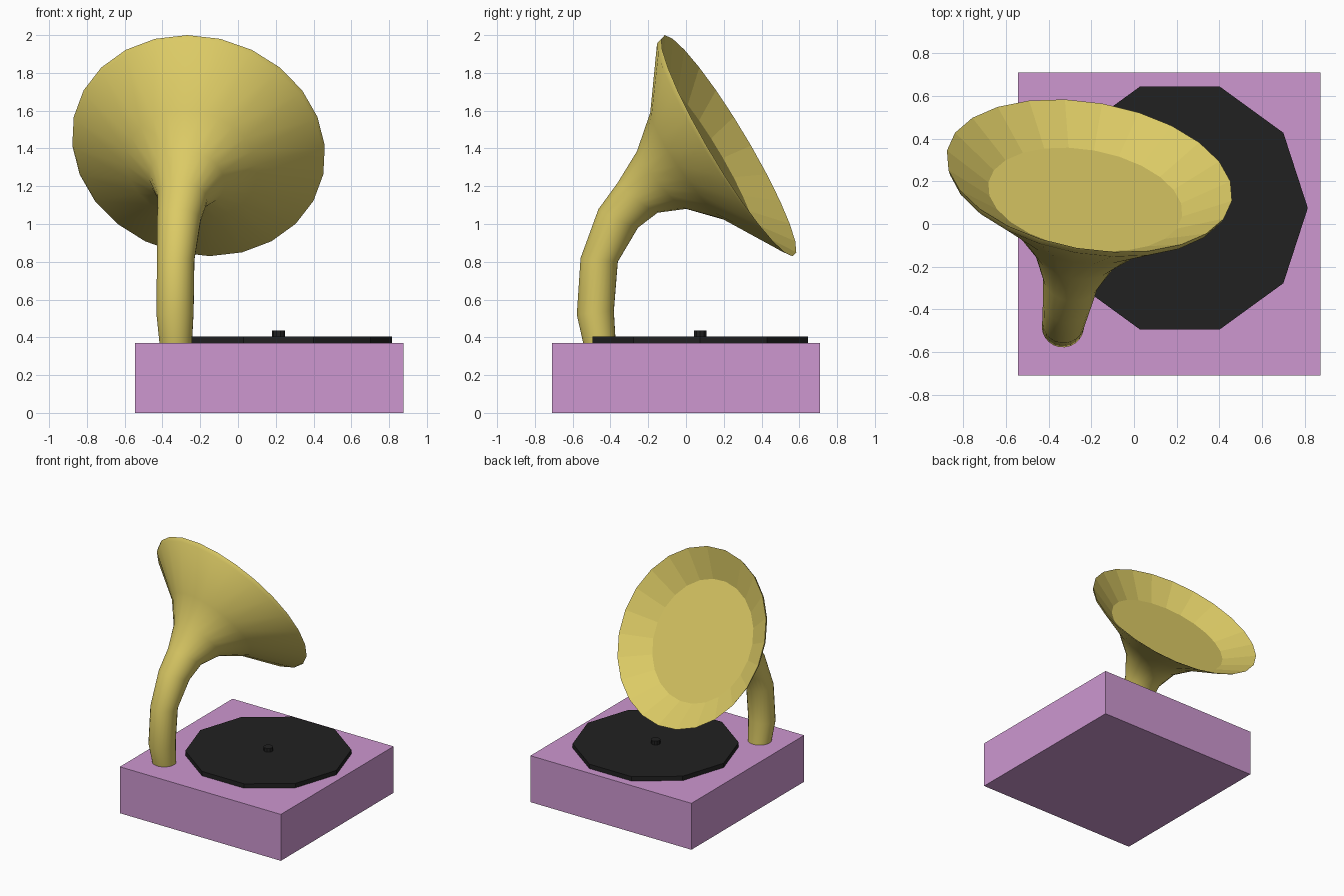
import bpy, bmesh, math
from mathutils import Vector

if "Cube" in bpy.data.objects:
    bpy.data.objects.remove(bpy.data.objects["Cube"])


def material(name, rgb):
    m = bpy.data.materials.new(name)
    m.diffuse_color = (*rgb, 1)
    m.use_nodes = True
    m.node_tree.nodes["Principled BSDF"].inputs["Base Color"].default_value = m.diffuse_color
    return m


brass = material("brass yellow", (0.71, 0.59, 0.13))
mauve = material("mauve", (0.61, 0.31, 0.63))
black = material("black", (0.015, 0.015, 0.015))


def finish(bm, name, mat):
    bmesh.ops.recalc_face_normals(bm, faces=bm.faces)
    me = bpy.data.meshes.new(name)
    bm.to_mesh(me)
    bm.free()
    me.materials.append(mat)
    ob = bpy.data.objects.new(name, me)
    bpy.context.collection.objects.link(ob)
    return ob


def disc(name, x, y, z0, z1, r, sides, mat):
    bm = bmesh.new()
    bottom = [bm.verts.new((x + r * math.cos(2 * math.pi * i / sides),
                            y + r * math.sin(2 * math.pi * i / sides), z0))
              for i in range(sides)]
    face = bm.faces.new(bottom)
    top = bmesh.ops.extrude_face_region(bm, geom=[face], use_keep_orig=True)["geom"]
    for v in top:
        if isinstance(v, bmesh.types.BMVert):
            v.co.z = z1
    return finish(bm, name, mat)


# Cabinet box
bm = bmesh.new()
bmesh.ops.create_cube(bm, size=1)
for v in bm.verts:
    v.co = Vector((0.165 + v.co.x * 1.42, v.co.y * 1.42, 0.185 + v.co.z * 0.37))
finish(bm, "cabinet", mauve)

# Record and spindle
disc("record", 0.215, 0.075, 0.365, 0.405, 0.6, 10, black)
disc("spindle", 0.215, 0.075, 0.40, 0.435, 0.035, 10, black)

# Horn: rings given by their back and front points (y, z) in a plane turned 10 degrees
TURN = math.radians(10)
ahead = Vector((math.sin(TURN), math.cos(TURN), 0))
side = Vector((math.cos(TURN), -math.sin(TURN), 0))
up = Vector((0, 0, 1))
foot = Vector((-0.33, -0.46, 0))
SIDES = 24
rings = [
    ((-0.54, 0.355), (-0.372, 0.355)),
    ((-0.577, 0.52), (-0.383, 0.54)),
    ((-0.557, 0.82), (-0.362, 0.80)),
    ((-0.462, 1.08), (-0.255, 0.98)),
    ((-0.36, 1.22), (-0.15, 1.06)),
    ((-0.255, 1.39), (0.0, 1.08)),
    ((-0.18, 1.60), (0.21, 1.02)),
    ((-0.135, 1.975), (0.55, 0.835)),
    ((-0.112, 2.0), (0.565, 0.83)),      # rim
    ((-0.115, 1.748), (0.345, 0.952)),   # inside of the bell
]


def in_plane(p):
    return foot + ahead * ((p[0] + 0.46) / math.cos(TURN)) + up * p[1]


bm = bmesh.new()
loops = []
for a, b in rings:
    pa, pb = in_plane(a), in_plane(b)
    centre, arm = (pa + pb) / 2, (pa - pb) / 2
    loops.append([bm.verts.new(centre + arm * math.cos(t) + side * arm.length * math.sin(t))
                  for t in (2 * math.pi * i / SIDES for i in range(SIDES))])
for k, (lo, hi) in enumerate(zip(loops, loops[1:])):
    for i in range(SIDES):
        j = (i + 1) % SIDES
        f = bm.faces.new((lo[i], lo[j], hi[j], hi[i]))
        f.smooth = k < len(rings) - 2    # smooth outside, faceted inside
bm.faces.new(loops[0])
bm.faces.new(loops[-1])
for lp in (loops[0], loops[-2], loops[-1]):
    for i in range(SIDES):
        bm.edges.get((lp[i], lp[(i + 1) % SIDES])).smooth = False
finish(bm, "horn", brass)
